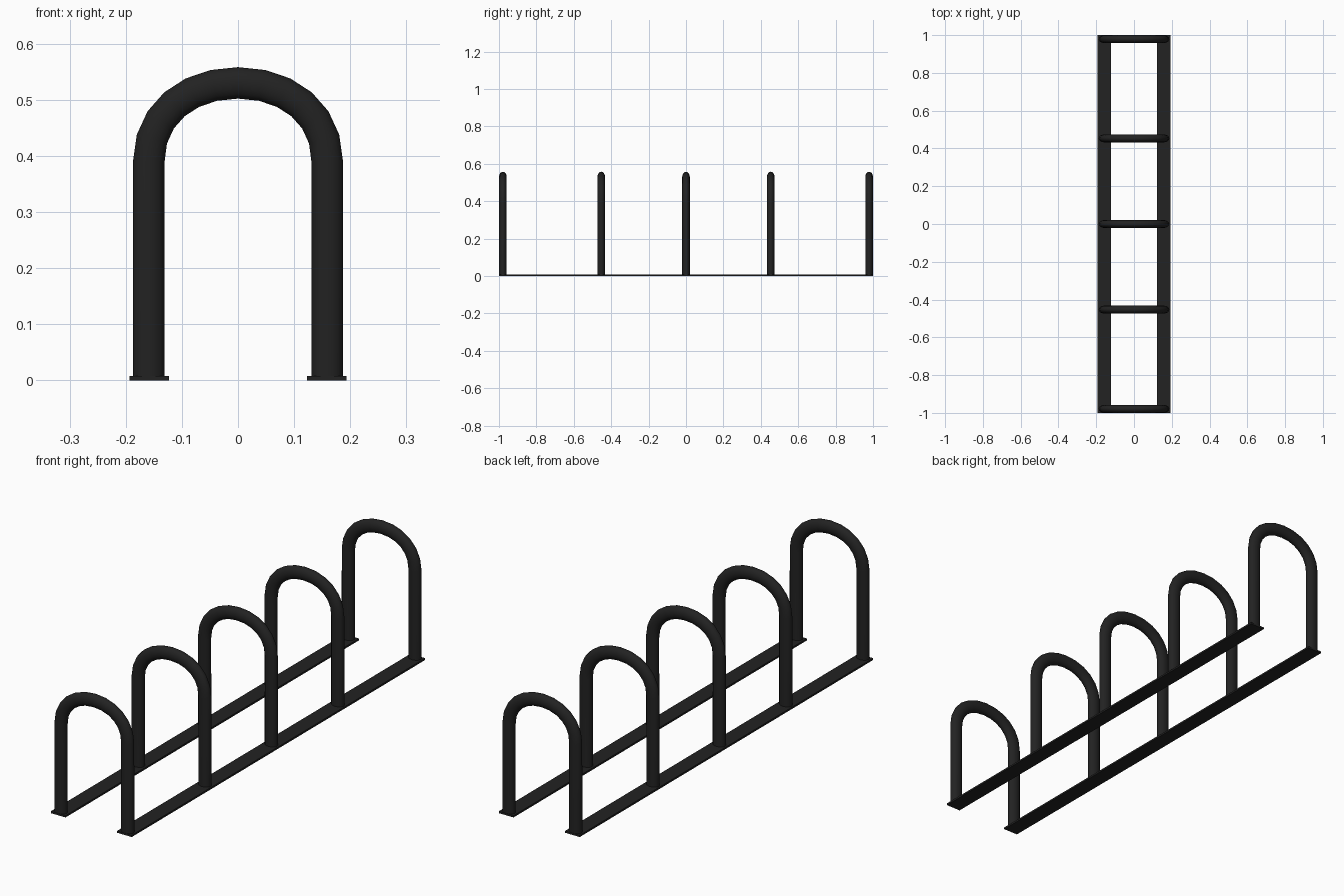
import bpy, bmesh
from math import cos, sin, pi
from mathutils import Vector

cube = bpy.data.objects.get("Cube")
if cube:
    bpy.data.objects.remove(cube, do_unlink=True)

# Black coated steel
steel = bpy.data.materials.new("black_steel")
steel.use_nodes = True
color = (0.016, 0.016, 0.016, 1)
steel.diffuse_color = color
steel.node_tree.nodes["Principled BSDF"].inputs["Base Color"].default_value = color

BAR_TOP = 0.008


def finish(name, bm):
    bmesh.ops.recalc_face_normals(bm, faces=bm.faces)
    mesh = bpy.data.meshes.new(name)
    bm.to_mesh(mesh)
    bm.free()
    mesh.materials.append(steel)
    obj = bpy.data.objects.new(name, mesh)
    bpy.context.collection.objects.link(obj)
    return obj


def bezier(a, b, c, d, steps):
    for i in range(steps + 1):
        t = i / steps
        s = 1 - t
        yield a * s**3 + b * 3 * s * s * t + c * 3 * s * t * t + d * t**3


# Centre line of a hoop: straight leg, rounded shoulder, mirrored
shoulder = list(bezier(Vector((0.159, 0, 0.39)), Vector((0.159, 0, 0.475)),
                       Vector((0.09, 0, 0.53)), Vector((0, 0, 0.53)), 6))
half = [Vector((0.159, 0, BAR_TOP / 2))] + shoulder
path = half + [Vector((-p.x, 0, p.z)) for p in reversed(half[:-1])]


def hoop(name, y, sides=16, wide=0.028, deep=0.0205):
    """Sweep an oval section along the centre line."""
    bm = bmesh.new()
    rings = []
    for i, p in enumerate(path):
        before = (p - path[i - 1]).normalized() if i else Vector()
        after = (path[i + 1] - p).normalized() if i < len(path) - 1 else Vector()
        along = (before + after).normalized()
        out = Vector((along.z, 0, -along.x))
        ring = []
        for k in range(sides):
            a = 2 * pi * k / sides
            ring.append(bm.verts.new(p + out * wide * cos(a) + Vector((0, y + deep * sin(a), 0))))
        rings.append(ring)
    for r, s in zip(rings, rings[1:]):
        for k in range(sides):
            n = (k + 1) % sides
            bm.faces.new((r[k], r[n], s[n], s[k]))
    bm.faces.new(rings[0])
    bm.faces.new(rings[-1])
    obj = finish(name, bm)
    bpy.ops.object.select_all(action="DESELECT")
    obj.select_set(True)
    bpy.context.view_layer.objects.active = obj
    bpy.ops.object.shade_smooth_by_angle(angle=pi / 4)


# Five hoops in a row
for i, y in enumerate((-0.979, -0.453, 0, 0.453, 0.979)):
    hoop(f"hoop_{i + 1}", y)

# Flat ground bars under the legs
for name, side in (("left_ground_bar", 1), ("right_ground_bar", -1)):
    bm = bmesh.new()
    bmesh.ops.create_cube(bm, size=1)
    bmesh.ops.scale(bm, vec=(0.07, 2, BAR_TOP), verts=bm.verts)
    bmesh.ops.translate(bm, vec=(side * 0.158, 0, BAR_TOP / 2), verts=bm.verts)
    finish(name, bm)
